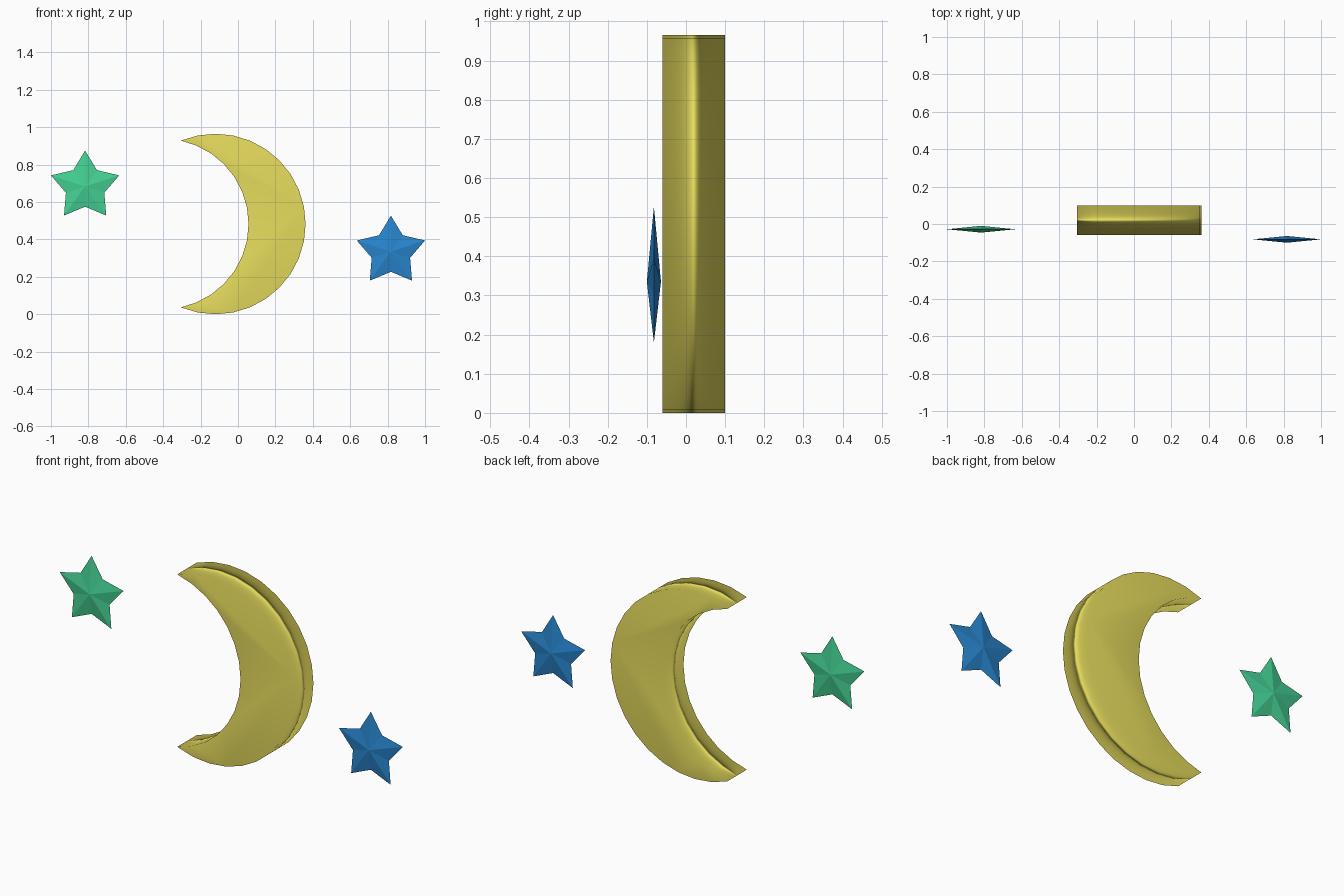
import bpy, bmesh
from math import sin, cos, pi, radians

if "Cube" in bpy.data.objects:
    bpy.data.objects.remove(bpy.data.objects["Cube"])


def material(name, rgb):
    mat = bpy.data.materials.new(name)
    mat.diffuse_color = (*rgb, 1)
    mat.use_nodes = True
    mat.node_tree.nodes["Principled BSDF"].inputs["Base Color"].default_value = mat.diffuse_color
    return mat


def finish(name, bm, mat, location, smooth):
    bmesh.ops.recalc_face_normals(bm, faces=bm.faces)
    for f in bm.faces:
        f.smooth = smooth
    mesh = bpy.data.meshes.new(name)
    bm.to_mesh(mesh)
    bm.free()
    mesh.materials.append(mat)
    obj = bpy.data.objects.new(name, mesh)
    obj.location = location
    bpy.context.collection.objects.link(obj)
    return obj


def arc(cx, r, half_steps):
    step = radians(11.25)
    return [(cx + r * cos(i * step), r * sin(i * step))
            for i in range(-half_steps, half_steps + 1)]


# Crescent: outline between two arcs, extruded front to back
def crescent(name, mat):
    outer = arc(-0.121, 0.4825, 10)
    inner = arc(-0.398, 0.4545, 7)[1:-1]
    outline = outer + inner[::-1]
    bm = bmesh.new()
    face = bm.faces.new([bm.verts.new((x, -0.06, z)) for x, z in outline])
    ext = bmesh.ops.extrude_face_region(bm, geom=[face], use_keep_orig=True)
    moved = [v for v in ext["geom"] if isinstance(v, bmesh.types.BMVert)]
    bmesh.ops.translate(bm, verts=moved, vec=(0, 0.16, 0))
    obj = finish(name, bm, mat, (0, 0, 0.4825), True)
    # Large flat caps dominate the smooth shading
    mod = obj.modifiers.new("flat_caps", 'WEIGHTED_NORMAL')
    mod.mode = 'FACE_AREA'
    mod.weight = 50


# Faceted star: ten-point rim with a raised centre on both sides
def star(name, mat, location, r_out=0.192, r_in=0.108, depth=0.018):
    bm = bmesh.new()
    rim = []
    for i in range(10):
        r = r_in if i % 2 else r_out
        a = pi / 2 + i * pi / 5
        rim.append(bm.verts.new((r * cos(a), 0, r * sin(a))))
    for y in (-depth, depth):
        peak = bm.verts.new((0, y, 0))
        for i in range(10):
            bm.faces.new((rim[i], rim[(i + 1) % 10], peak))
    finish(name, bm, mat, location, False)


crescent("crescent_moon", material("yellow", (0.80, 0.72, 0.11)))
star("green_star", material("green", (0.06, 0.65, 0.30)), (-0.8175, -0.028, 0.683))
star("blue_star", material("blue", (0.022, 0.24, 0.63)), (0.8175, -0.082, 0.335))
